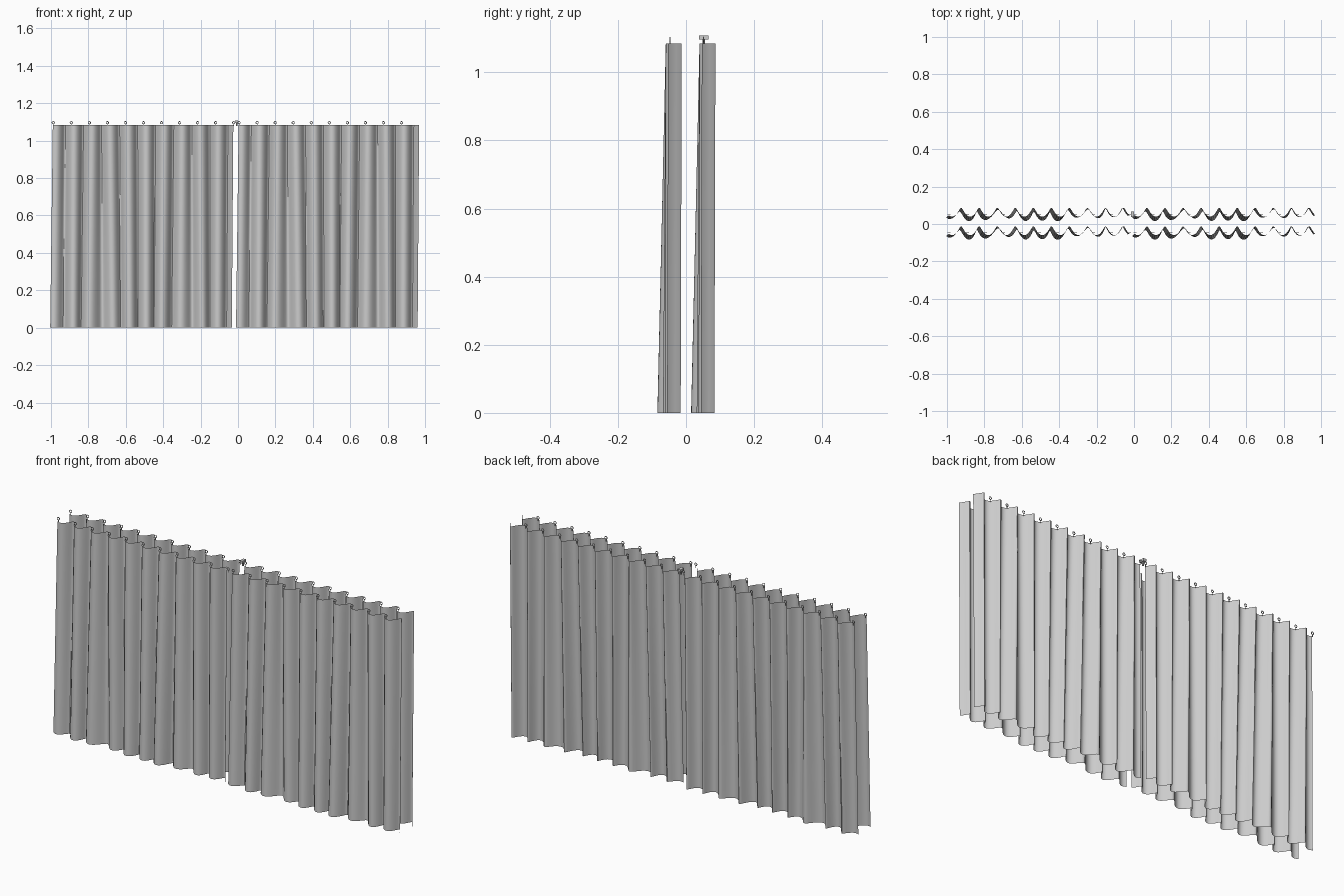
import bpy, bmesh, math, random

if "Cube" in bpy.data.objects:
    bpy.data.objects.remove(bpy.data.objects["Cube"])

PITCH, N, H = 0.0965, 10, 1.085
X0 = -0.985          # left end of the left panel
PANEL_STEP = 0.9935  # left panel to right panel
STEPS = 12           # segments per pleat

random.seed(4)
# how far each fold drifts between top and hem: (x, y)
drift = [(random.uniform(-0.018, 0.016), random.uniform(-0.028, -0.004)) for _ in range(N + 1)]
drift[0], drift[N - 1], drift[N] = (-0.014, -0.012), (-0.004, -0.003), (-0.008, -0.003)


def point(u, t):
    """Point on the cloth: u in pleats along the rail, t from hem 0 to top 1."""
    i = min(int(u), N - 1)
    f = u - i
    f = f * f * (3 - 2 * f)
    dx = drift[i][0] * (1 - f) + drift[i + 1][0] * f
    dy = drift[i][1] * (1 - f) + drift[i + 1][1] * f
    a = 2 * math.pi * (u - 0.13)
    x = X0 + u * PITCH + 0.007 * math.sin(a) + dx * (1 - t)
    y = -0.036 - 0.024 * math.cos(a) + dy * (1 - t)
    return x, y, t * H


def smooth(obj):
    bpy.ops.object.select_all(action='DESELECT')
    obj.select_set(True)
    bpy.context.view_layer.objects.active = obj
    bpy.ops.object.shade_smooth_by_angle(angle=math.radians(50))


def curtain(name, dx, dy):
    bm = bmesh.new()
    rows = [[bm.verts.new(point(k / STEPS, r / 4)) for k in range(N * STEPS + 1)] for r in range(5)]
    for a, b in zip(rows, rows[1:]):
        for k in range(N * STEPS):
            bm.faces.new((a[k], a[k + 1], b[k + 1], b[k]))
    me = bpy.data.meshes.new(name)
    bm.to_mesh(me)
    bm.free()
    ob = bpy.data.objects.new(name, me)
    bpy.context.collection.objects.link(ob)
    ob.location = (dx, dy, 0)
    smooth(ob)


def ring(name, x, y):
    bpy.ops.mesh.primitive_torus_add(major_segments=16, minor_segments=6, major_radius=0.0065,
                                     minor_radius=0.0018, location=(x, y, 1.096),
                                     rotation=(math.pi / 2, 0, 0))
    bpy.context.object.name = name
    smooth(bpy.context.object)
    # short stem into the cloth heading
    bpy.ops.mesh.primitive_cylinder_add(vertices=6, radius=0.0015, depth=0.012, location=(x, y, 1.084))
    bpy.context.object.name = name + "_stem"


# two layers of two panels, each hung from rings
for layer, dy in (("front", 0.0), ("back", 0.099)):
    for side, dx in (("left", 0.0), ("right", PANEL_STEP)):
        curtain(f"{layer}_{side}_curtain", dx, dy)
        for i in range(N + (side == "left")):
            ring(f"{layer}_{side}_ring", X0 - 0.003 + i * PITCH + dx, -0.047 + dy)

# carrier where the back panels meet
bpy.ops.mesh.primitive_cube_add(size=1, location=(-0.008, 0.052, 1.102))
bpy.context.object.name = "centre_carrier"
bpy.context.object.scale = (0.016, 0.027, 0.013)
bpy.ops.mesh.primitive_cylinder_add(vertices=8, radius=0.004, depth=0.02, location=(-0.008, 0.052, 1.088))
bpy.context.object.name = "centre_carrier_stem"
